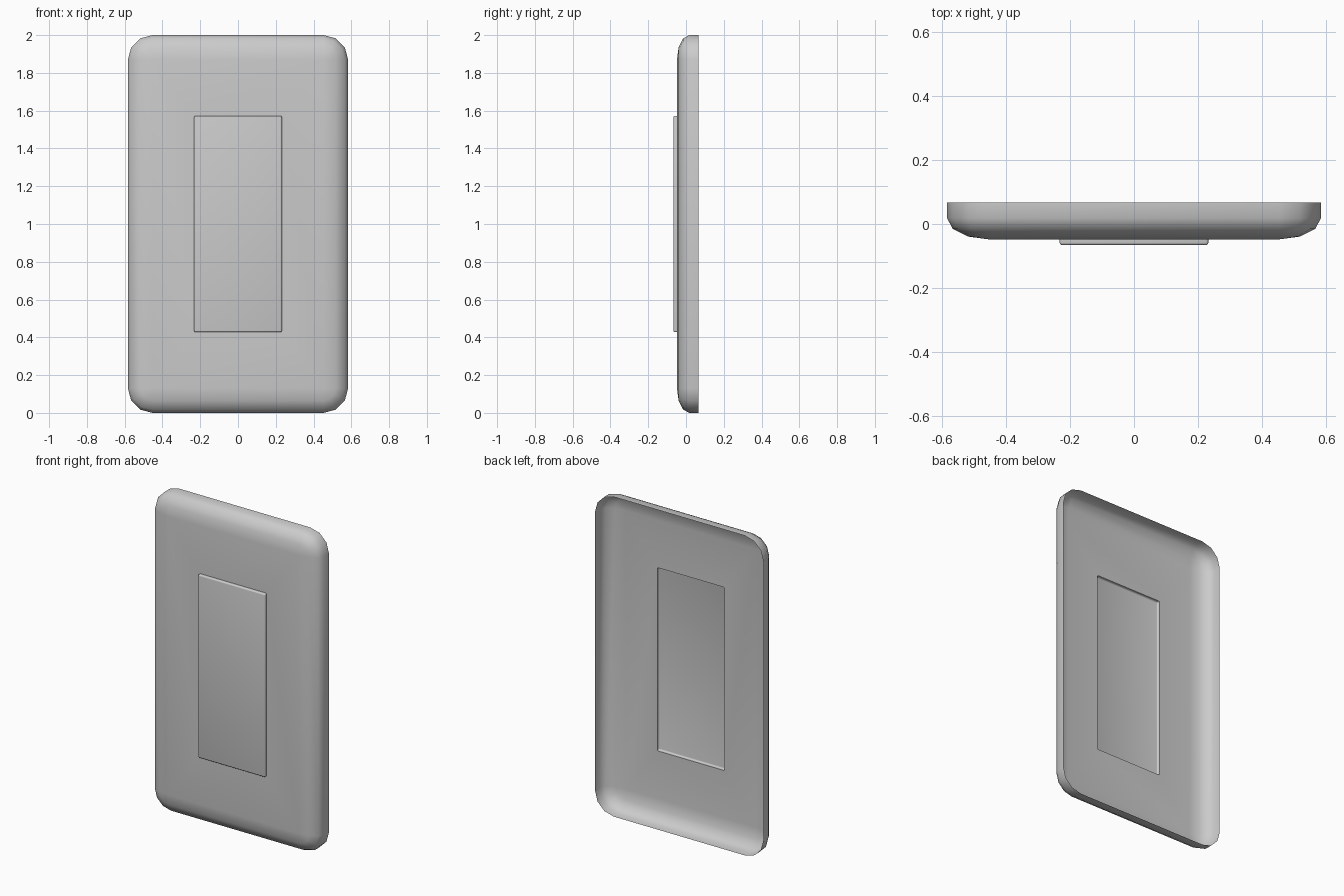
import bpy, bmesh
from math import cos, sin, pi, radians

if "Cube" in bpy.data.objects:
    bpy.data.objects.remove(bpy.data.objects["Cube"])

SEG = 3  # segments per rounded corner


def ring(bm, hw, hh, r, y):
    """Rounded rectangle in the XZ plane, centred on z = 1."""
    verts = []
    for k, (sx, sz) in enumerate([(1, 1), (-1, 1), (-1, -1), (1, -1)]):
        for i in range(SEG + 1):
            a = (k + i / SEG) * pi / 2
            verts.append(bm.verts.new((sx * (hw - r) + r * cos(a), y,
                                       1 + sz * (hh - r) + r * sin(a))))
    return verts


def shell(name, rings, cap, angle):
    """Open-backed sheet lofted through rings (half width, half height, radius, y)."""
    bm = bmesh.new()
    loops = [ring(bm, *p) for p in rings]
    for a, b in zip(loops, loops[1:]):
        n = len(a)
        for i in range(n):
            j = (i + 1) % n
            bm.faces.new((a[i], a[j], b[j], b[i]))
    if cap:
        bm.faces.new(loops[-1])
    bmesh.ops.remove_doubles(bm, verts=bm.verts, dist=1e-5)
    bmesh.ops.recalc_face_normals(bm, faces=bm.faces)
    # make the sheet face the front
    bm.normal_update()
    if sum(f.normal.y * f.calc_area() for f in bm.faces) > 0:
        bmesh.ops.reverse_faces(bm, faces=bm.faces)
    mesh = bpy.data.meshes.new(name)
    bm.to_mesh(mesh)
    bm.free()
    ob = bpy.data.objects.new(name, mesh)
    bpy.context.collection.objects.link(ob)
    bpy.ops.object.select_all(action='DESELECT')
    ob.select_set(True)
    bpy.context.view_layer.objects.active = ob
    bpy.ops.object.shade_smooth_by_angle(angle=radians(angle))
    return ob


W, H = 0.583, 1.0          # plate half size
BACK, FACE, TOP = 0.067, -0.048, -0.066
R, DEPTH = 0.13, 0.066     # rounded border: inset and depth
PW, PH = 0.232, 0.573      # paddle half size

# Wall plate: straight rim, rounded border, flat face with an opening
plate = [(W, H, R, BACK)]
for i in range(SEG + 1):
    a = i / SEG * pi / 2
    inset = R * (1 - cos(a))
    plate.append((W - inset, H - inset, R - inset,
                  FACE + DEPTH * (1 - sin(a))))
plate.append((PW, PH, 0.008, FACE))
shell("wall_plate", plate, False, 60)

# Rocker paddle: shallow open-backed tray with a softened front edge
B = 0.008
paddle = [(PW, PH, B, FACE)]
for i in range(SEG + 1):
    a = i / SEG * pi / 2
    inset = B * (1 - cos(a))
    paddle.append((PW - inset, PH - inset, B - inset, TOP + B * (1 - sin(a))))
shell("rocker_paddle", paddle[:-1] + [(PW - B, PH - B, 0, TOP)], True, 40)
